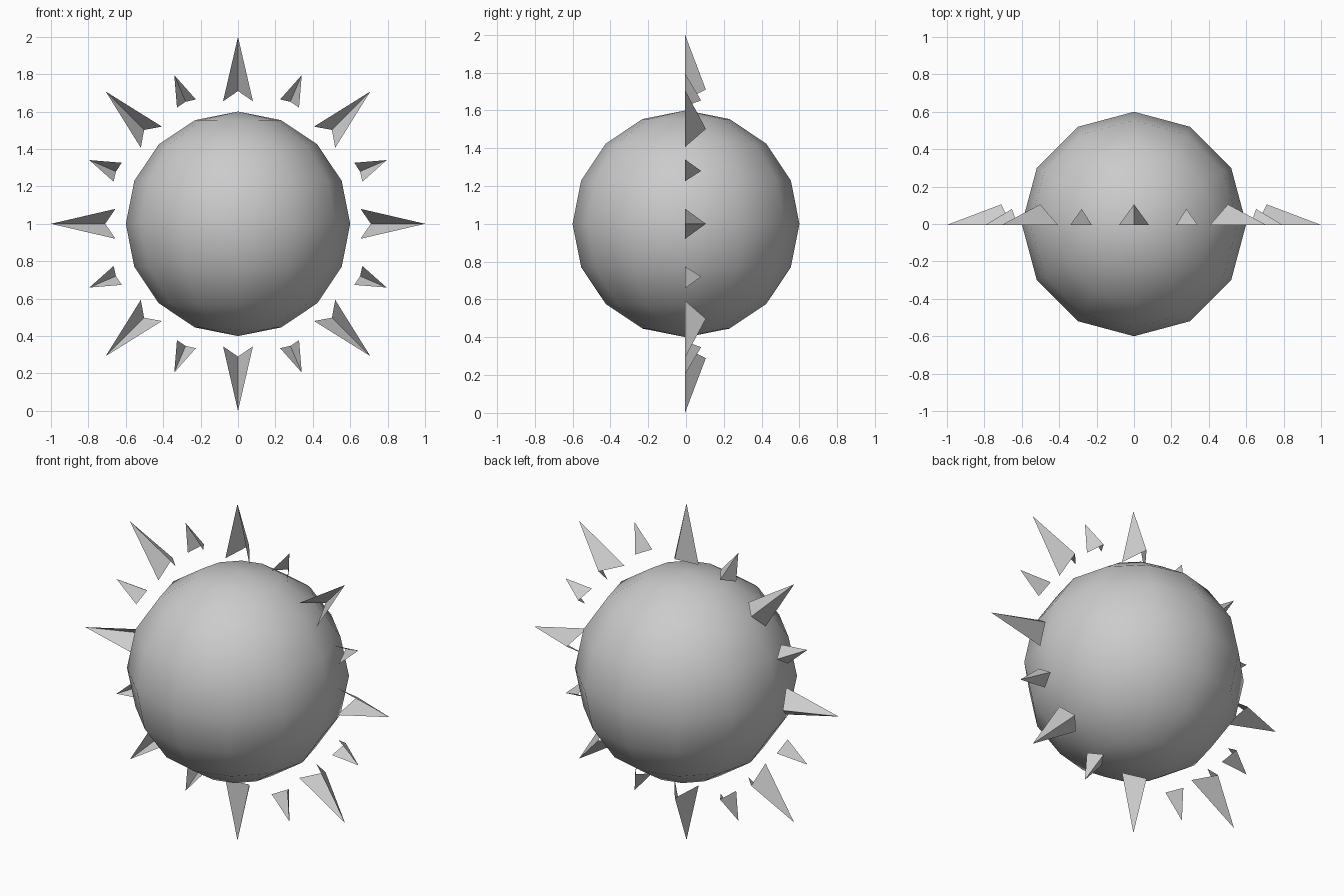
import bpy, math

if "Cube" in bpy.data.objects:
    bpy.data.objects.remove(bpy.data.objects["Cube"])

CENTRE_Z = 1.0


def add_ray(name, angle, tip, base, half_width, ridge_r, ridge_y):
    """Folded dart: two triangles meeting on a ridge behind, hollow in front."""
    dx, dz = math.cos(angle), math.sin(angle)

    def place(radius, side, y):
        return (radius * dx - side * dz, y, CENTRE_Z + radius * dz + side * dx)

    verts = [place(tip, 0, -0.005),
             place(base, half_width, -0.005),
             place(base, -half_width, -0.005),
             place(ridge_r, 0, ridge_y)]
    mesh = bpy.data.meshes.new(name)
    mesh.from_pydata(verts, [], [(0, 1, 3), (0, 3, 2)])
    obj = bpy.data.objects.new(name, mesh)
    bpy.context.collection.objects.link(obj)


# Low-poly ball with smooth shading
bpy.ops.mesh.primitive_uv_sphere_add(segments=12, ring_count=8, radius=0.6,
                                     location=(0, 0, CENTRE_Z))
ball = bpy.context.object
ball.name = "sun_ball"
bpy.ops.object.shade_smooth()

# Eight long rays, one every 45 degrees
for i in range(8):
    add_ray(f"long_ray_{i + 1}", math.radians(45 * i),
            1.0, 0.655, 0.08, 0.71, 0.105)

# Eight short rays between them, in mirrored pairs in each quadrant
for q in range(4):
    for j, a in enumerate((23.2, 66.8)):
        add_ray(f"short_ray_{2 * q + j + 1}", math.radians(90 * q + a),
                0.865, 0.70, 0.055, 0.71, 0.08)
